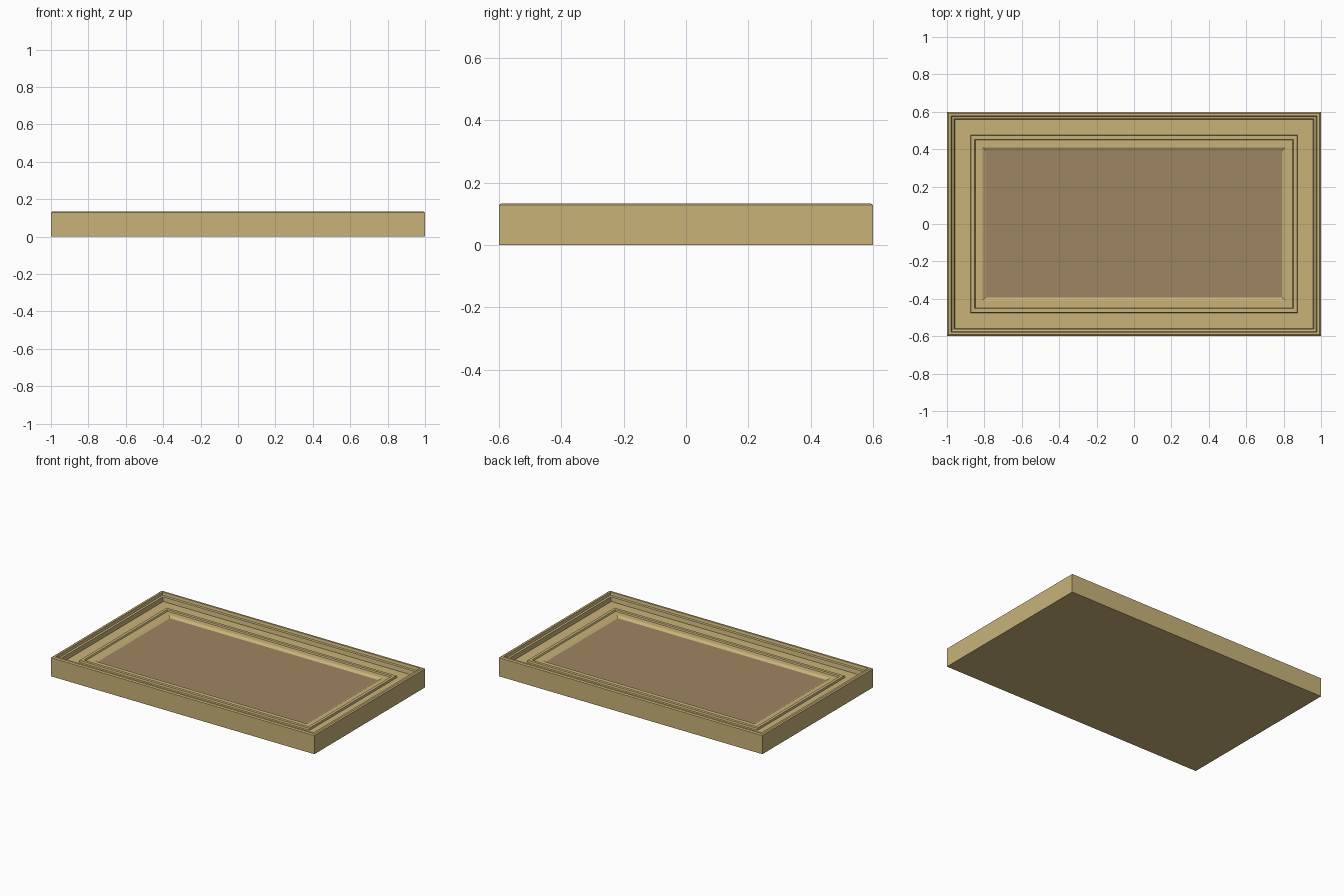
import bpy, bmesh

if "Cube" in bpy.data.objects:
    bpy.data.objects.remove(bpy.data.objects["Cube"])

HX, HY = 1.0, 0.6


def material(name, col):
    m = bpy.data.materials.new(name)
    m.diffuse_color = (*col, 1)
    m.use_nodes = True
    m.node_tree.nodes["Principled BSDF"].inputs["Base Color"].default_value = m.diffuse_color
    return m


gold = material("pale gold wood", (0.58, 0.45, 0.19))
brown = material("brown panel", (0.335, 0.235, 0.12))


def mitred_loop(name, profile, mat):
    """Sweep a closed (inset, height) profile round the rectangle with mitred corners."""
    bm = bmesh.new()
    rings = []
    for d, z in profile:
        x, y = HX - d, HY - d
        rings.append([bm.verts.new(p) for p in
                      ((-x, -y, z), (x, -y, z), (x, y, z), (-x, y, z))])
    for i, a in enumerate(rings):
        b = rings[(i + 1) % len(rings)]
        for k in range(4):
            n = (k + 1) % 4
            bm.faces.new((a[k], a[n], b[n], b[k]))
    bmesh.ops.recalc_face_normals(bm, faces=bm.faces)
    me = bpy.data.meshes.new(name)
    bm.to_mesh(me)
    bm.free()
    me.materials.append(mat)
    ob = bpy.data.objects.new(name, me)
    bpy.context.collection.objects.link(ob)
    return ob


def plate(name, x, y, z0, z1, mat):
    bpy.ops.mesh.primitive_cube_add(size=1, location=(0, 0, (z0 + z1) / 2))
    ob = bpy.context.object
    ob.name = name
    ob.scale = (2 * x, 2 * y, z1 - z0)
    ob.data.materials.append(mat)


# moulded frame: raised rim, flat field, inner bead and sloping lip
mitred_loop("moulded_frame", [
    (0, 0), (0, 0.128), (0.008, 0.134), (0.022, 0.134), (0.026, 0.115),
    (0.038, 0.112), (0.042, 0.082), (0.125, 0.082), (0.128, 0.095),
    (0.148, 0.095), (0.152, 0.086), (0.19, 0.086), (0.21, 0.074), (0.21, 0)], gold)

# recessed centre panel and closed back
plate("centre_panel", 0.80, 0.40, 0.02, 0.075, brown)
plate("back_board", 0.80, 0.40, 0.0, 0.02, gold)
